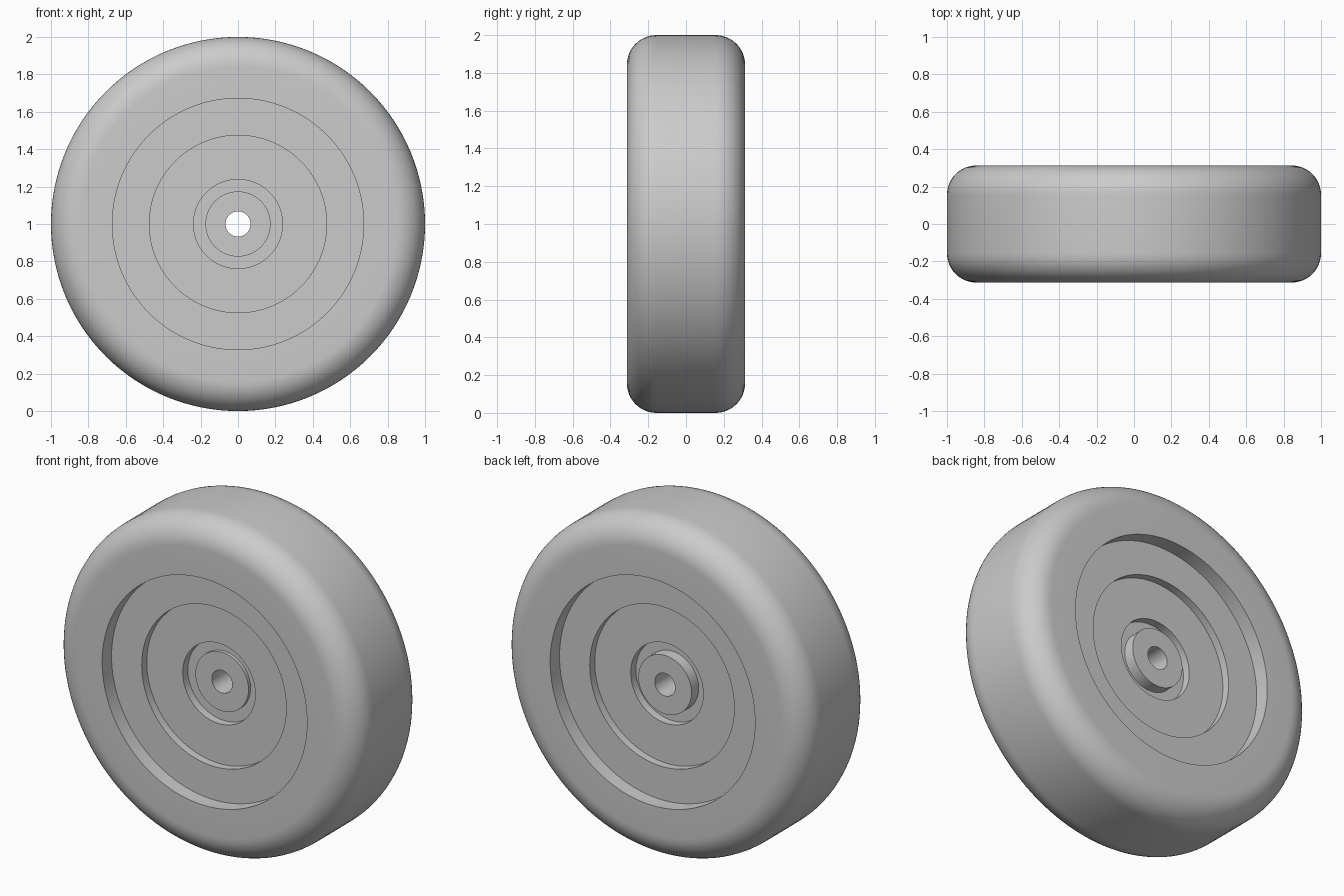
import bpy, bmesh, math
from mathutils import Vector

if "Cube" in bpy.data.objects:
    bpy.data.objects.remove(bpy.data.objects["Cube"])

HALF_WIDTH = 0.313
FILLET = 0.157
SEGMENTS = 128

grey = bpy.data.materials.new("light grey")
grey.diffuse_color = (0.6, 0.6, 0.6, 1)
grey.use_nodes = True
grey.node_tree.nodes["Principled BSDF"].inputs["Base Color"].default_value = grey.diffuse_color


def stepped_face(hub_y):
    """Half profile (radius, distance from mid plane), bore to tyre shoulder."""
    pts = [(0.067, hub_y), (0.174, hub_y),        # hub boss
           (0.174, 0.13), (0.238, 0.13),          # groove round the hub
           (0.238, 0.178), (0.474, 0.178),        # inner disc
           (0.474, 0.225), (0.672, 0.225),        # outer disc
           (0.672, HALF_WIDTH)]                   # tyre side wall
    # rounded tyre shoulder
    for i in range(13):
        a = math.pi / 2 * (1 - i / 12)
        pts.append((1 - FILLET + FILLET * math.cos(a),
                    HALF_WIDTH - FILLET + FILLET * math.sin(a)))
    return pts


# closed cross-section: front face outwards, then back face inwards
front = [(r, -y) for r, y in stepped_face(0.15)]
back = stepped_face(0.197)[::-1]
profile = front + back

# revolve around the axle (y axis)
bm = bmesh.new()
verts = [bm.verts.new((r, y, 0)) for r, y in profile]
edges = [bm.edges.new((verts[i], verts[(i + 1) % len(verts)]))
         for i in range(len(verts))]
bmesh.ops.spin(bm, geom=verts + edges, cent=(0, 0, 0), axis=(0, 1, 0),
               angle=2 * math.pi, steps=SEGMENTS, use_merge=True)
bmesh.ops.remove_doubles(bm, verts=bm.verts, dist=1e-4)
bmesh.ops.recalc_face_normals(bm, faces=bm.faces)
bmesh.ops.translate(bm, verts=bm.verts, vec=Vector((0, 0, 1)))

mesh = bpy.data.meshes.new("wheel")
bm.to_mesh(mesh)
bm.free()
mesh.materials.append(grey)
wheel = bpy.data.objects.new("wheel", mesh)
bpy.context.collection.objects.link(wheel)

# smooth shading with sharp steps
bpy.context.view_layer.objects.active = wheel
wheel.select_set(True)
bpy.ops.object.shade_smooth_by_angle(angle=math.radians(30))
